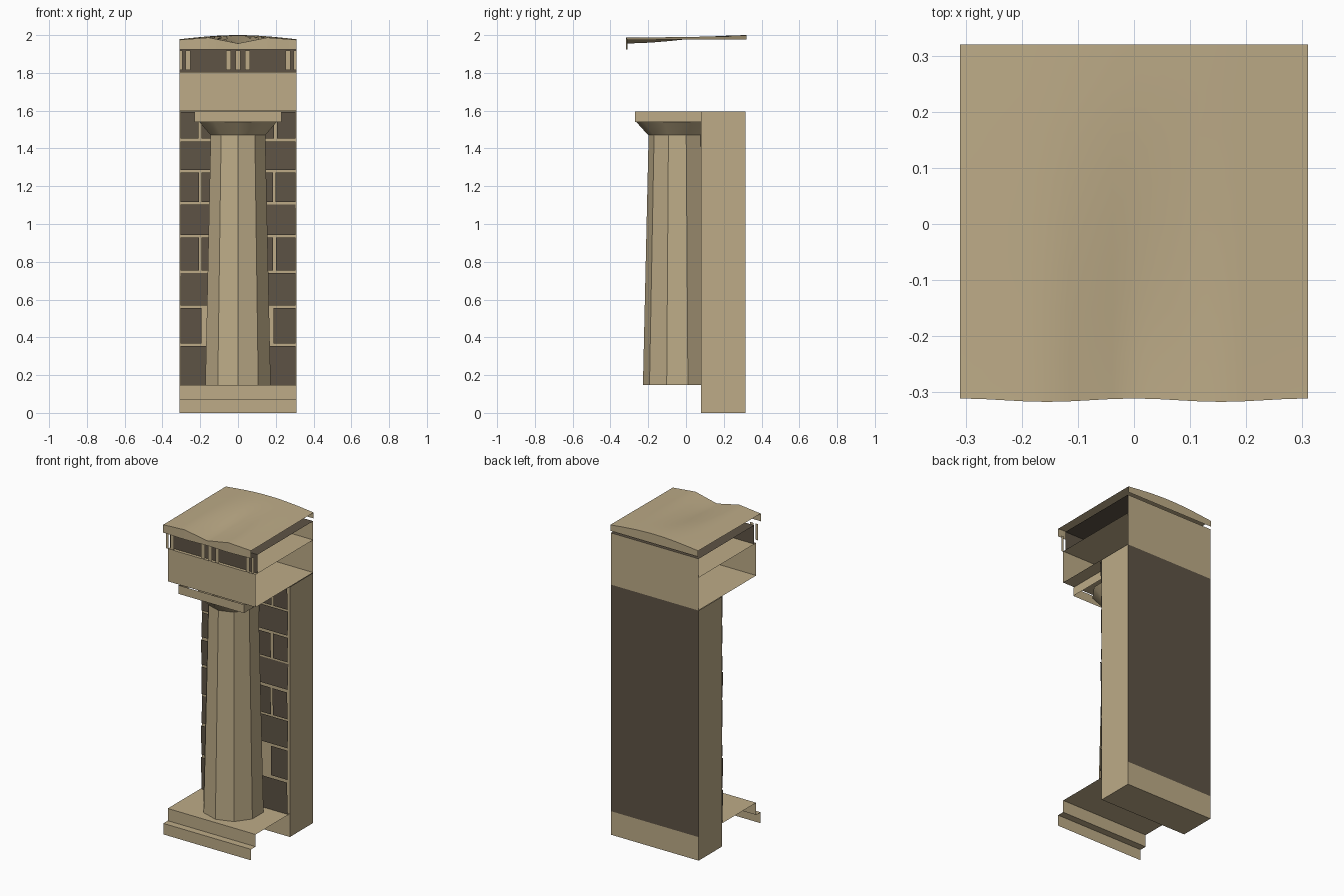
import bpy, bmesh, math, random

random.seed(4)
cube = bpy.data.objects.get("Cube")
if cube:
    bpy.data.objects.remove(cube, do_unlink=True)


def material(name, color):
    m = bpy.data.materials.new(name)
    m.use_nodes = True
    m.diffuse_color = color
    bsdf = m.node_tree.nodes["Principled BSDF"]
    bsdf.inputs["Base Color"].default_value = color
    bsdf.inputs["Roughness"].default_value = 0.9
    return m


TAN = material("sandstone", (0.51, 0.41, 0.245, 1))
DARK = material("dark_stone", (0.112, 0.088, 0.06, 1))


def make(name, verts, faces, mat, smooth=False):
    me = bpy.data.meshes.new(name)
    me.from_pydata(verts, [], faces)
    me.materials.append(mat)
    for p in me.polygons:
        p.use_smooth = smooth
    ob = bpy.data.objects.new(name, me)
    bpy.context.collection.objects.link(ob)
    return ob


W = 0.31                       # half width shared by all full-width parts
FRONT, BACK, FACE = -0.265, 0.315, 0.08


def front_panel(name, x0, x1, z0, z1, y, mat, lean=0):
    """Upright sheet facing the front."""
    return make(name, [(x0, y, z0), (x1, y, z0), (x1, y + lean, z1), (x0, y + lean, z1)],
                [(0, 1, 2, 3)], mat)


def back_panel(name, z0, z1, mat):
    """Upright sheet facing the back."""
    return make(name, [(W, BACK, z0), (-W, BACK, z0), (-W, BACK, z1), (W, BACK, z1)],
                [(0, 1, 2, 3)], mat)


def level(name, y0, y1, z, mat):
    """Horizontal full-width sheet."""
    return make(name, [(-W, y0, z), (W, y0, z), (W, y1, z), (-W, y1, z)], [(0, 1, 2, 3)], mat)


def box(name, x, y0, y1, z0, z1, skip):
    """Box with the faces whose normals point along the skipped directions left open."""
    bm = bmesh.new()
    bmesh.ops.create_cube(bm, size=1)
    for v in bm.verts:
        v.co.x *= 2 * x
        v.co.y = y1 if v.co.y > 0 else y0
        v.co.z = z1 if v.co.z > 0 else z0
    bm.normal_update()
    gone = [f for f in bm.faces for d in skip
            if f.normal.dot(d) > 0.9]
    bmesh.ops.delete(bm, geom=gone, context='FACES')
    me = bpy.data.meshes.new(name)
    bm.to_mesh(me)
    bm.free()
    me.materials.append(TAN)
    ob = bpy.data.objects.new(name, me)
    bpy.context.collection.objects.link(ob)


def tapered(name, sides, r0, r1, z0, z1, y, smooth=False):
    """Open tapered tube with one corner pointing forward."""
    verts = []
    for r, z in ((r0, z0), (r1, z1)):
        for i in range(sides):
            a = 2 * math.pi * i / sides - math.pi / 2
            verts.append((r * math.cos(a), y + r * math.sin(a), z))
    faces = [(i, (i + 1) % sides, sides + (i + 1) % sides, sides + i) for i in range(sides)]
    return make(name, verts, faces, TAN, smooth)


# Steps
front_panel("lower_step_riser", -W, W, 0, 0.07, -0.31, TAN)
level("lower_step_tread", -0.31, FRONT, 0.07, TAN)
front_panel("upper_step_riser", -W, W, 0.07, 0.148, FRONT, TAN)
level("upper_step_tread", FRONT, FACE, 0.148, TAN)

# Wall behind the column, with coloured back panels
UP, REAR, DOWN = (0, 0, 1), (0, 1, 0), (0, 0, -1)
box("wall", W, FACE, BACK, 0, 1.595, [UP, REAR])
back_panel("wall_back_base", 0, 0.15, TAN)
back_panel("wall_back_panel", 0.15, 1.595, DARK)
back_panel("beam_back", 1.595, 1.925, TAN)

# Stone blocks: rows with alternating vertical joints, each leaning slightly
rows = [0.148, 0.36, 0.562, 0.747, 0.935, 1.11, 1.28, 1.445, 1.6]
gap = 0.007
for i, (z0, z1) in enumerate(zip(rows, rows[1:])):
    for side in (-1, 1):
        spans = [(0.1, 0.304)]
        if i % 2:
            joint = 0.195 + random.uniform(-0.005, 0.008)
            if i == 1:
                spans = [(joint - 0.003, 0.304)]
            else:
                spans = [(0.1, joint - gap), (joint + gap, 0.304)]
        for a, b in spans:
            x0, x1 = sorted((side * a, side * b))
            lean = random.uniform(-0.008, 0.008)
            low = 0 if i == 0 else gap
            front_panel("wall_block", x0, x1, z0 + low, z1 - gap, 0.066, DARK, lean)

# Column with flared capital and square slab
tapered("column_shaft", 10, 0.182, 0.152, 0.148, 1.47, -0.046)
tapered("capital_flare", 10, 0.152, 0.215, 1.47, 1.54, -0.048, True)
box("capital_slab", 0.23, -0.27, FACE, 1.54, 1.595, [UP, REAR, DOWN])

# Beam and frieze
level("beam_underside", FRONT, BACK, 1.597, TAN)
front_panel("beam_front", -W, W, 1.597, 1.805, FRONT, TAN)
level("beam_top", FRONT, BACK, 1.805, TAN)
front_panel("frieze_back", -W, W, 1.805, 1.925, -0.245, DARK)
level("frieze_ceiling", -0.245, BACK, 1.925, DARK)
bars = [(0, 0.026)] + [(s * x, w) for s in (-1, 1)
                       for x, w in ((0.05, 0.026), (0.265, 0.025), (0.302, 0.016))]
for x, w in bars:
    front_panel("frieze_bar", x - w / 2, x + w / 2, 1.815, 1.918, -0.282, TAN)

# Wavy roof sheet blending a dipped front edge into an arched back edge
NX, NY = 16, 8


def roof_point(i, j):
    u, t = 2 * i / NX - 1, j / NY
    a = abs(u)
    front = 1.956 + 0.031 * a / 0.5 if a < 0.5 else 1.987 - 0.012 * (a - 0.5) / 0.5
    back = 1.978 + 0.022 * math.cos(u * math.pi / 2)
    wave = 0.003 * math.cos(2 * math.pi * u)
    y = (-0.314 + wave) * (1 - t) + 0.32 * t
    blend = t * t * (3 - 2 * t)
    return (u * W, y, front * (1 - blend) + back * blend)


verts = [roof_point(i, j) for j in range(NY + 1) for i in range(NX + 1)]
n = NX + 1
faces = [(j * n + i, j * n + i + 1, (j + 1) * n + i + 1, (j + 1) * n + i)
         for j in range(NY) for i in range(NX)]
make("roof_sheet", verts, faces, TAN, True)

# Roof edge strips, front and back
for name, j, low in (("roof_front_edge", 0, 1.925), ("roof_back_edge", NY, 1.94)):
    top = [roof_point(i, j) for i in range(n)]
    bottom = [(x, y, low) for x, y, z in top]
    quads = [(n + i, n + i + 1, i + 1, i) for i in range(NX)]
    if j:
        quads = [q[::-1] for q in quads]
    make(name, top + bottom, quads, TAN)
